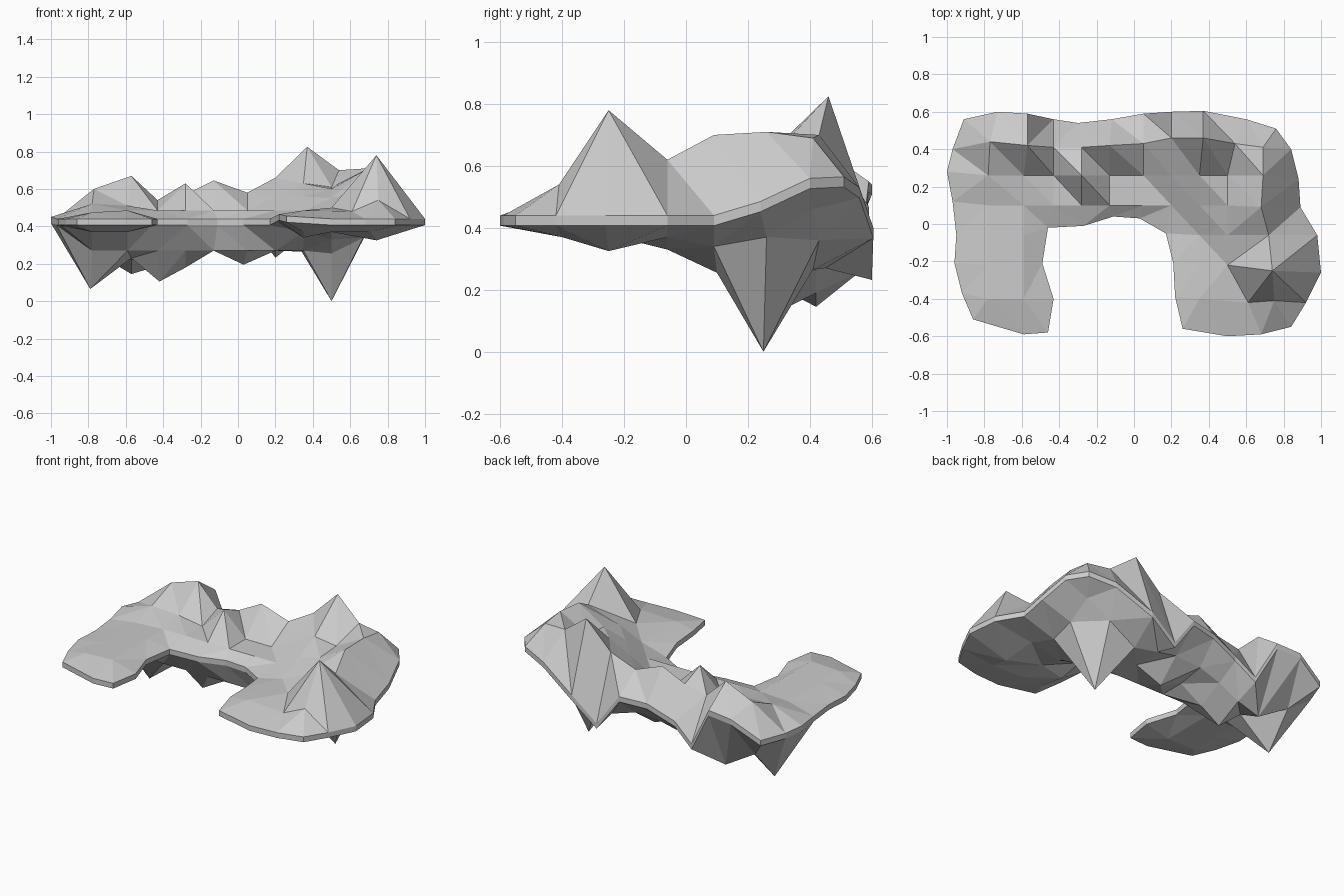
import bpy
import bmesh
from mathutils import Vector
from mathutils.geometry import delaunay_2d_cdt, intersect_point_line

RIM_THICKNESS = .033
RIM_HEIGHT = .44

# Plan outline in four strokes; a third value is a raised or sunken rim height
left_leg = [(-.95, -.06), (-.96, -.21), (-.92, -.37), (-.86, -.51), (-.59, -.59),
            (-.46, -.58), (-.43, -.4), (-.49, -.21)]
inner_bay = [(-.46, -.02), (-.27, -.01), (-.11, .04), (.03, .03), (.17, -.05)]
right_leg = [(.21, -.21, .46), (.22, -.39, .465), (.26, -.56, .455), (.5, -.6),
             (.68, -.59), (.84, -.55), (.92, -.42), (1, -.26), (.98, -.06), (.89, .09)]
back_edge = [(.88, .24, .485), (.84, .4, .56), (.76, .51, .565), (.6, .56, .53),
             (.37, .605, .4), (.2, .6, .265), (.05, .59, .47), (-.12, .56, .46),
             (-.3, .54, .39), (-.43, .56, .29), (-.57, .59, .55), (-.73, .6, .54),
             (-.91, .56), (-.97, .4), (-1, .28, .45), (-.97, .12)]

# Peaks and saddles of the upper terrain
summits = [(-.77, .44, .6), (-.57, .42, .67), (-.43, .41, .54), (-.28, .41, .57),
           (-.78, .26, .52), (-.59, .26, .51), (-.28, .26, .63), (-.13, .42, .645),
           (.05, .43, .58), (.2, .46, .66), (.37, .46, .825), (.54, .43, .7),
           (.69, .41, .69), (.69, .26, .71), (.5, .26, .61), (.35, .26, .63),
           (.2, .26, .56), (.68, .09, .7), (.5, .1, .6), (.35, .1, .56),
           (.72, -.06, .62), (.5, -.06, .55), (.5, -.22, .5), (.74, -.25, .78),
           (.75, -.41, .54), (.61, -.42, .48)]

# Hanging points of the underside
roots = [(-.79, .25, .065), (-.57, .26, .23), (-.57, .42, .145), (-.42, .25, .105),
         (-.28, .26, .18), (-.42, .42, .19), (-.28, .42, .26), (-.78, .1, .27),
         (-.13, .43, .3), (.05, .43, .31), (.2, .45, .27), (.03, .27, .195),
         (.5, .25, 0), (.5, .1, .255), (.69, .26, .37), (.67, .09, .34),
         (.69, .41, .46), (.54, .43, .36), (.34, .41, .265), (.74, -.25, .325),
         (.5, -.06, .33), (.35, -.22, .34)]

COLUMNS = (-.78, -.59, -.43, -.28, -.13, .05, .2, .35, .5, .71)
ROWS = (.43, .26, .1, -.06, -.22, -.4)


def inside(point, loop):
    """Even-odd test for a point in the outline."""
    hit = False
    for a, b in zip(loop, loop[1:] + loop[:1]):
        if (a.y > point.y) != (b.y > point.y):
            crossing = a.x + (point.y - a.y) * (b.x - a.x) / (b.y - a.y)
            if point.x < crossing:
                hit = not hit
    return hit


def edge_distance(point, loop):
    """Shortest distance from a point to the outline."""
    distances = []
    for a, b in zip(loop, loop[1:] + loop[:1]):
        _, factor = intersect_point_line(point, a, b)
        nearest = a.lerp(b, min(max(factor, 0), 1))
        distances.append((point - nearest).length)
    return min(distances)


def terrain_points(loop, features, base):
    """Regular inner points, the nearest ones pulled onto the named features."""
    points = []
    for x in COLUMNS:
        for y in ROWS:
            flat = Vector((x, y, 0))
            if inside(flat, loop) and edge_distance(flat, loop) > .06:
                points.append(Vector((x, y, base(x, y))))
    for feature in features:
        target = Vector(feature)
        nearest = min(points, key=lambda p: (p.xy - target.xy).length)
        nearest[:] = target
    return points


def add_cap(bm, rim, inner):
    """Triangulate one side of the slab and return its rim vertices."""
    points = rim + inner
    count = len(rim)
    flat, _, faces, sources, _, _ = delaunay_2d_cdt(
        [p.xy for p in points], [], [list(range(count))], 1, .0001)
    verts = []
    ring = [None] * count
    for position, source in zip(flat, sources):
        index = source[0]
        vert = bm.verts.new((position.x, position.y, points[index].z))
        verts.append(vert)
        if index < count:
            ring[index] = vert
    for face in faces:
        bm.faces.new([verts[i] for i in face])
    return ring


def upper_base(x, y):
    return .475 if x < -.7 else .485


def lower_base(x, y):
    return .27 if y > .05 else .37


cube = bpy.data.objects.get("Cube")
if cube:
    bpy.data.objects.remove(cube, do_unlink=True)

# Plain grey stone
stone = bpy.data.materials.new("light grey stone")
stone.use_nodes = True
grey = (.6, .6, .6, 1)
stone.diffuse_color = grey
stone.node_tree.nodes["Principled BSDF"].inputs["Base Color"].default_value = grey

# Rim loops
outline = left_leg + inner_bay + right_leg + back_edge
loop = [Vector((p[0], p[1], 0)) for p in outline]
upper_rim = [Vector((p[0], p[1], p[2] if len(p) > 2 else RIM_HEIGHT)) for p in outline]
lower_rim = [p - Vector((0, 0, RIM_THICKNESS)) for p in upper_rim]

# Terrain, underside and the thin band between them
bm = bmesh.new()
top_ring = add_cap(bm, upper_rim, terrain_points(loop, summits, upper_base))
low_ring = add_cap(bm, lower_rim, terrain_points(loop, roots, lower_base))
for i in range(len(outline)):
    bm.faces.new((top_ring[i - 1], top_ring[i], low_ring[i], low_ring[i - 1]))
bmesh.ops.recalc_face_normals(bm, faces=bm.faces[:])

mesh = bpy.data.meshes.new("rock_slab")
bm.to_mesh(mesh)
bm.free()
mesh.materials.append(stone)
rock = bpy.data.objects.new("rock_slab", mesh)
bpy.context.collection.objects.link(rock)
